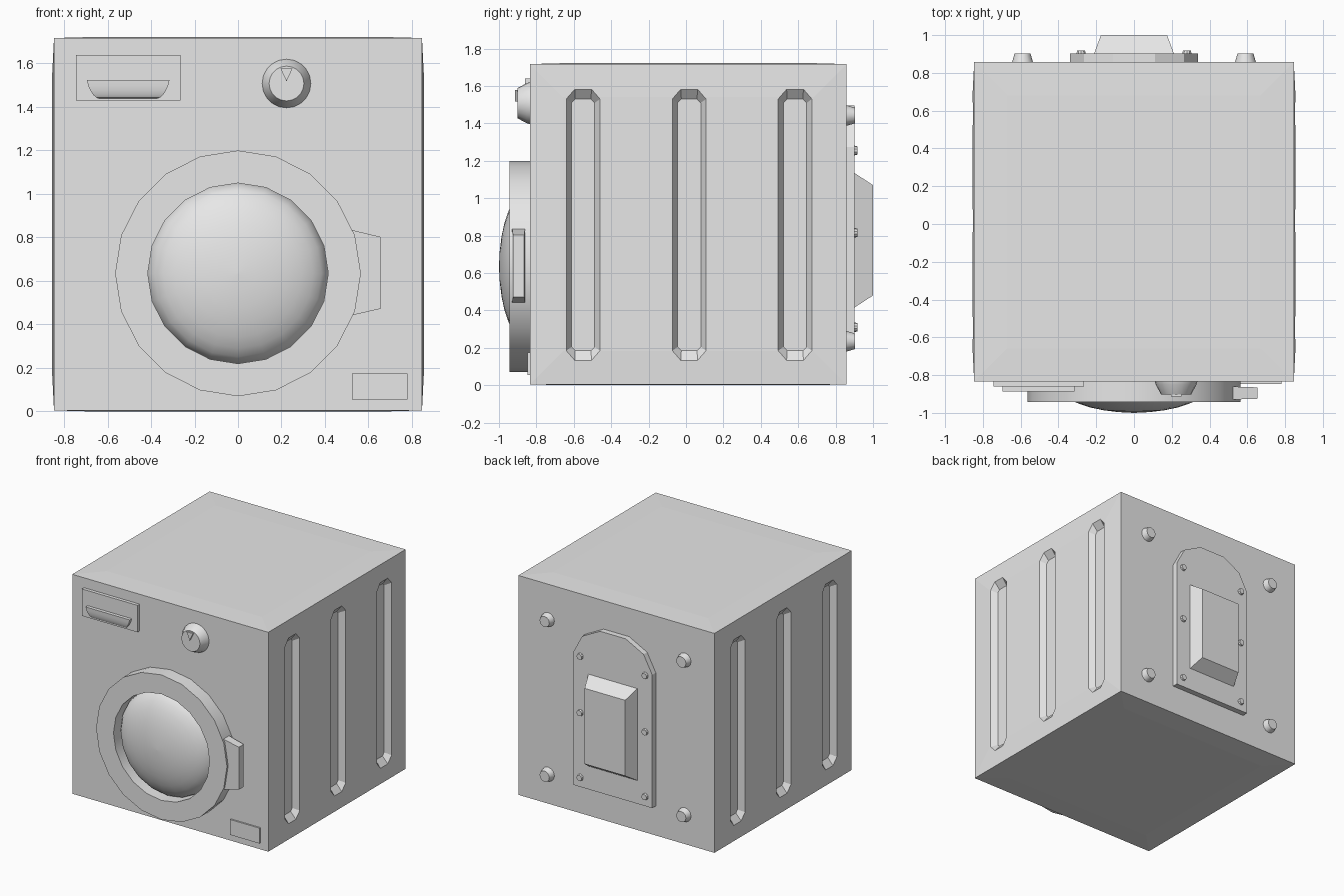
import bpy, bmesh
from math import sin, cos, pi, radians

cube = bpy.data.objects.get("Cube")
if cube:
    bpy.data.objects.remove(cube, do_unlink=True)

grey = bpy.data.materials.new("light_grey")
grey.use_nodes = True
grey.diffuse_color = (0.8, 0.8, 0.8, 1)
grey.node_tree.nodes["Principled BSDF"].inputs["Base Color"].default_value = grey.diffuse_color

FRONT, BACK = -0.835, 0.858


def finish(name, bm, smooth=False):
    bmesh.ops.recalc_face_normals(bm, faces=bm.faces)
    mesh = bpy.data.meshes.new(name)
    bm.to_mesh(mesh)
    bm.free()
    ob = bpy.data.objects.new(name, mesh)
    bpy.context.collection.objects.link(ob)
    mesh.materials.append(grey)
    if smooth:
        bpy.ops.object.select_all(action='DESELECT')
        ob.select_set(True)
        bpy.context.view_layer.objects.active = ob
        bpy.ops.object.shade_smooth_by_angle(angle=radians(30))
    return ob


def loft(name, loops, caps=True, smooth=False):
    """Skin a row of equal-length point loops."""
    bm = bmesh.new()
    rows = [[bm.verts.new(p) for p in loop] for loop in loops]
    n = len(rows[0])
    for a, b in zip(rows, rows[1:]):
        for i in range(n):
            j = (i + 1) % n
            bm.faces.new((a[i], a[j], b[j], b[i]))
    if caps:
        bm.faces.new(rows[0])
        bm.faces.new(rows[-1])
    return finish(name, bm, smooth)


def at_y(points, y):
    return [(x, y, z) for x, z in points]


def rect(x0, x1, z0, z1):
    return [(x0, z0), (x1, z0), (x1, z1), (x0, z1)]


def circle(cx, cz, r, n):
    return [(cx + r * sin(2 * pi * i / n), cz + r * cos(2 * pi * i / n)) for i in range(n)]


def round_part(name, cx, cz, rings, n, caps=True):
    return loft(name, [at_y(circle(cx, cz, r, n), y) for r, y in rings], caps, True)


# Cabinet with gently bulging sides, top and base
bm = bmesh.new()
bmesh.ops.create_cube(bm, size=1)
for v in bm.verts:
    v.co.x *= 1.692
    v.co.y = FRONT if v.co.y < 0 else BACK
    v.co.z = 0.005 if v.co.z < 0 else 1.717
bm.normal_update()
for face in [f for f in bm.faces if abs(f.normal.y) < 0.5]:
    bulge = 0.009 if abs(face.normal.x) > 0.5 else 0.005
    bmesh.ops.inset_individual(bm, faces=[face], thickness=0.25, depth=bulge)
cabinet = finish("cabinet", bm)


# Three pressed grooves on each side
def groove_outline(x, cy, half, z0, z1, cut_y, cut_z):
    right = [(half - cut_y, z0), (half, z0 + cut_z), (half, z1 - cut_z), (half - cut_y, z1)]
    left = [(-y, z) for y, z in reversed(right)]
    return [(x, cy + y, z) for y, z in right + left]


for side in (-1, 1):
    for cy in (-0.55, 0.017, 0.583):
        cutter = loft("groove_cutter", [
            groove_outline(side * 0.81, cy, 0.062, 0.185, 1.53, 0.02, 0.02),
            groove_outline(side * 0.855, cy, 0.09, 0.13, 1.585, 0.045, 0.055),
            groove_outline(side * 0.9, cy, 0.09, 0.13, 1.585, 0.045, 0.055)])
        cutter.hide_render = True
        mod = cabinet.modifiers.new("groove", 'BOOLEAN')
        mod.operation = 'DIFFERENCE'
        mod.solver = 'EXACT'
        mod.object = cutter
        bpy.context.view_layer.objects.active = cabinet
        bpy.ops.object.modifier_apply(modifier=mod.name)
        bpy.data.objects.remove(cutter, do_unlink=True)

# Door ring, domed window and latch
DOOR_Z = 0.635
round_part("door_ring", 0, DOOR_Z,
           [(0.415, FRONT), (0.565, FRONT), (0.565, -0.943), (0.415, -0.943), (0.415, FRONT)],
           20, caps=False)
steps = [i * pi / 16 for i in range(8)]
dome = [(0.415 * cos(a), FRONT - 0.164 * sin(a)) for a in steps] + [(0.002, -1.0)]
round_part("door_window", 0, DOOR_Z, dome, 20)
loft("door_latch", [
    [(x, y, z) for y, z in rect(y0, y1, z0, z1)] for x, y0, y1, z0, z1 in (
        (0.5, -0.93, -0.86, 0.437, 0.84), (0.655, -0.925, -0.865, 0.472, 0.803))])

# Detergent drawer with a curved pull lip
loft("drawer", [at_y(rect(-0.745, -0.265, 1.43, 1.64), y) for y in (FRONT, -0.861)])
lip = []
for i in range(6):
    a = i / 5 * pi / 2
    half = 0.19 - 0.055 * (1 - cos(a)) ** 0.7
    z, y = 1.523 - 0.083 * sin(a), -0.861 - 0.026 * cos(a)
    lip.append([(-0.505 - half, -0.855, z), (-0.505 - half, y, z),
                (-0.505 + half, y, z), (-0.505 + half, -0.855, z)])
loft("drawer_pull", lip, smooth=True)

# Control knob and its pointer
KNOB_X, KNOB_Z = 0.223, 1.508
round_part("knob", KNOB_X, KNOB_Z, [(0.112, FRONT), (0.108, -0.85), (0.08, -0.902)], 20)
pointer = [(KNOB_X - 0.028, 1.578), (KNOB_X + 0.028, 1.578), (KNOB_X, 1.518)]
loft("knob_pointer", [at_y(pointer, y) for y in (-0.895, -0.914)])

# Small service flap
loft("service_flap", [at_y(rect(0.525, 0.78, 0.055, 0.175), y) for y in (FRONT, -0.847)])

# Rear arched plate with raised cover
half_arch = [(0.34, 0.235), (0.34, 1.275), (0.265, 1.415), (0.11, 1.495)]
arch = half_arch + [(-x, z) for x, z in reversed(half_arch)]
loft("rear_plate", [at_y(arch, y) for y in (BACK, 0.902)])
loft("rear_cover", [at_y(rect(-0.212, 0.212, 0.415, 1.135), 0.9),
                    at_y(rect(-0.175, 0.175, 0.48, 1.07), 1.0)])

# Rear fasteners
for x in (-1, 1):
    for z in (0.31, 0.815, 1.255):
        round_part("plate_screw", x * 0.28, z, [(0.026, 0.9), (0.022, 0.918)], 10)
    for z in (0.235, 1.442):
        round_part("transport_bolt", x * 0.59, z, [(0.055, BACK), (0.042, 0.903)], 12)
